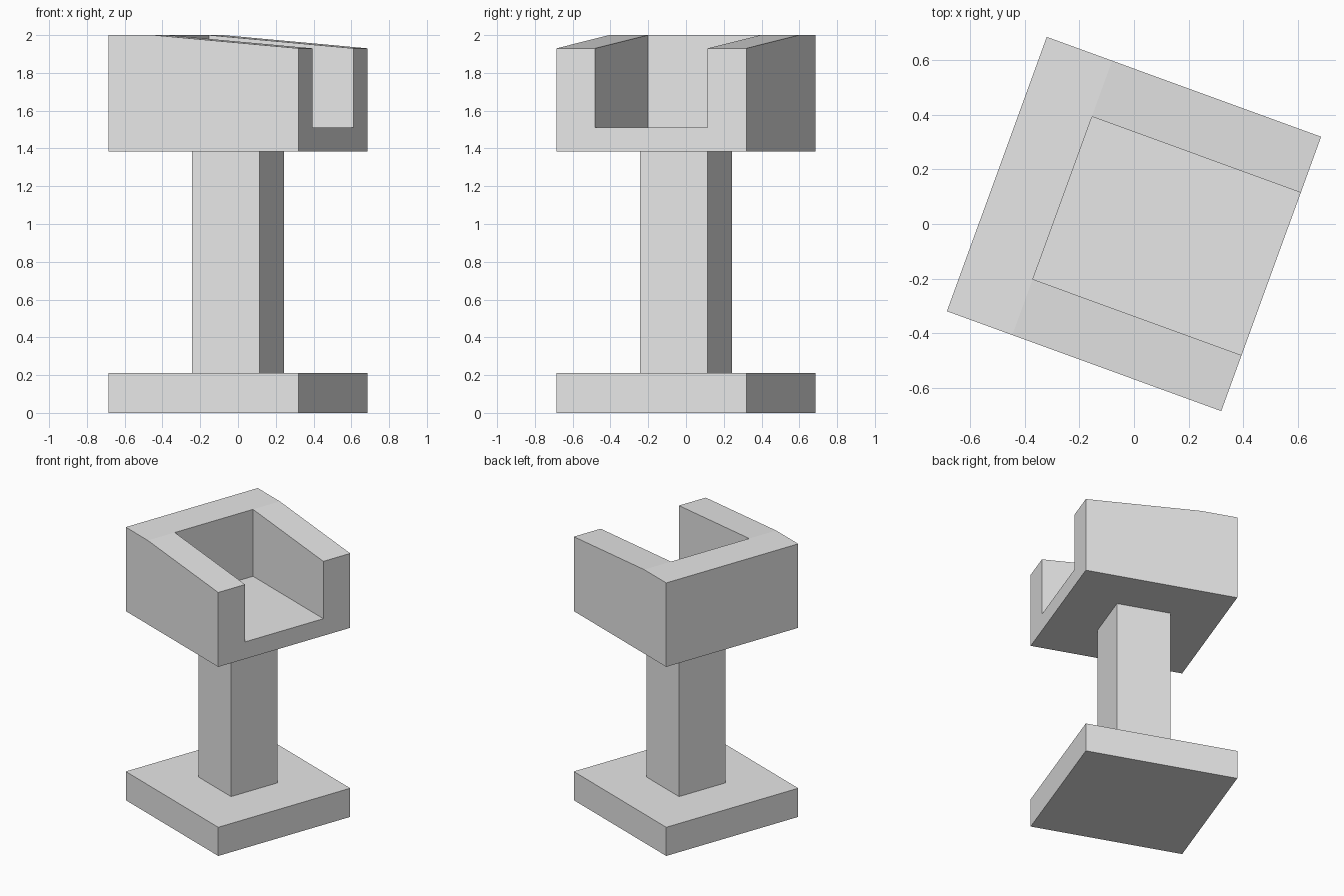
import bpy
import bmesh
import math

old = bpy.data.objects.get("Cube")
if old:
    bpy.data.objects.remove(old, do_unlink=True)

TURN = math.radians(-20)   # the whole model is turned about z
HALF = 0.535               # half width of base and head
POST = 0.189               # half width of the post
BASE_TOP, HEAD_BOTTOM, TOP = 0.21, 1.385, 2.0
SLOT_BACK, SLOT_HALF, SLOT_FLOOR = -0.28, 0.317, 1.51
LIP = 1.93                 # height of the head at its open end

grey = bpy.data.materials.new("light_grey")
grey.use_nodes = True
grey.diffuse_color = (0.8, 0.8, 0.8, 1)
grey.node_tree.nodes["Principled BSDF"].inputs["Base Color"].default_value = (0.8, 0.8, 0.8, 1)


def prism(name, profile, half_depth):
    """Extrude an x-z profile symmetrically along y."""
    bm = bmesh.new()
    face = bm.faces.new([bm.verts.new((x, -half_depth, z)) for x, z in profile])
    moved = bmesh.ops.extrude_face_region(bm, geom=[face])["geom"]
    bmesh.ops.translate(bm, vec=(0, 2 * half_depth, 0),
                        verts=[g for g in moved if isinstance(g, bmesh.types.BMVert)])
    bmesh.ops.recalc_face_normals(bm, faces=bm.faces)
    mesh = bpy.data.meshes.new(name)
    bm.to_mesh(mesh)
    bm.free()
    mesh.materials.append(grey)
    obj = bpy.data.objects.new(name, mesh)
    obj.rotation_euler.z = TURN
    bpy.context.collection.objects.link(obj)
    return obj


def block(name, x0, x1, z0, z1, half_depth):
    return prism(name, [(x0, z0), (x1, z0), (x1, z1), (x0, z1)], half_depth)


# Square base and post
block("base", -HALF, HALF, 0, BASE_TOP, HALF)
block("post", -POST, POST, BASE_TOP, HEAD_BOTTOM, POST)

# Head: flat at the back, sloping down towards the open end
head = prism("head", [(-HALF, HEAD_BOTTOM), (HALF, HEAD_BOTTOM), (HALF, LIP),
                      (SLOT_BACK, TOP), (-HALF, TOP)], HALF)

# Slot open at the top and at one end
cutter = block("slot_cutter", SLOT_BACK + 0.001, HALF + 0.2, SLOT_FLOOR, TOP + 0.2, SLOT_HALF)
cutter.hide_render = True
cut = head.modifiers.new("slot", "BOOLEAN")
cut.operation = "DIFFERENCE"
cut.solver = "EXACT"
cut.object = cutter
bpy.context.view_layer.update()
bpy.context.view_layer.objects.active = head
bpy.ops.object.modifier_apply(modifier=cut.name)
bpy.data.objects.remove(cutter, do_unlink=True)
